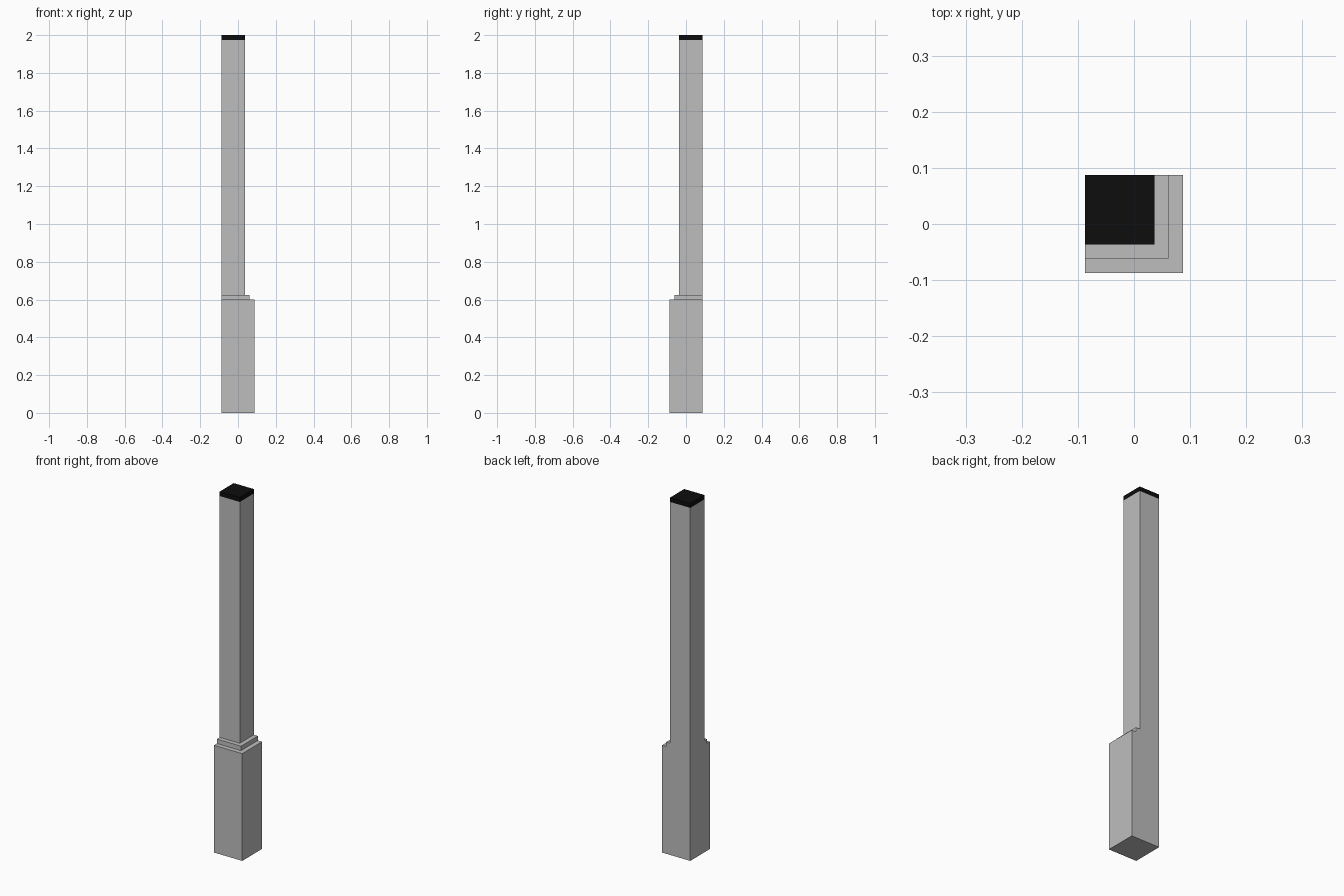
import bpy
import bmesh

cube = bpy.data.objects.get("Cube")
if cube:
    bpy.data.objects.remove(cube, do_unlink=True)


def make_material(name, value):
    mat = bpy.data.materials.new(name)
    mat.use_nodes = True
    colour = (value, value, value, 1.0)
    mat.diffuse_color = colour
    mat.node_tree.nodes["Principled BSDF"].inputs["Base Color"].default_value = colour
    return mat


GREY = make_material("light grey", 0.515)
BLACK = make_material("black", 0.004)

HALF = 0.0875  # half the width of the base


def corner_block(name, width, z0, z1, mat, open_bottom=True, open_top=False):
    """Square block flush with the back right corner of the base."""
    bm = bmesh.new()
    bmesh.ops.create_cube(bm, size=1.0)
    for v in bm.verts:
        v.co.x = -HALF + (v.co.x + 0.5) * width
        v.co.y = HALF + (v.co.y - 0.5) * width
        v.co.z = z0 + (v.co.z + 0.5) * (z1 - z0)
    # Leave out faces hidden between stacked blocks
    bm.normal_update()
    hidden = [f for f in bm.faces
              if (open_bottom and f.normal.z < -0.5) or (open_top and f.normal.z > 0.5)]
    bmesh.ops.delete(bm, geom=hidden, context='FACES')
    mesh = bpy.data.meshes.new(name)
    bm.to_mesh(mesh)
    bm.free()
    mesh.materials.append(mat)
    obj = bpy.data.objects.new(name, mesh)
    bpy.context.collection.objects.link(obj)
    return obj


# Wide base, thin step, tall shaft and dark cap
corner_block("base", 2 * HALF, 0.0, 0.60, GREY, open_bottom=False)
corner_block("step", 0.149, 0.60, 0.625, GREY)
corner_block("shaft", 0.124, 0.625, 1.975, GREY, open_top=True)
corner_block("cap", 0.124, 1.975, 2.0, BLACK)
